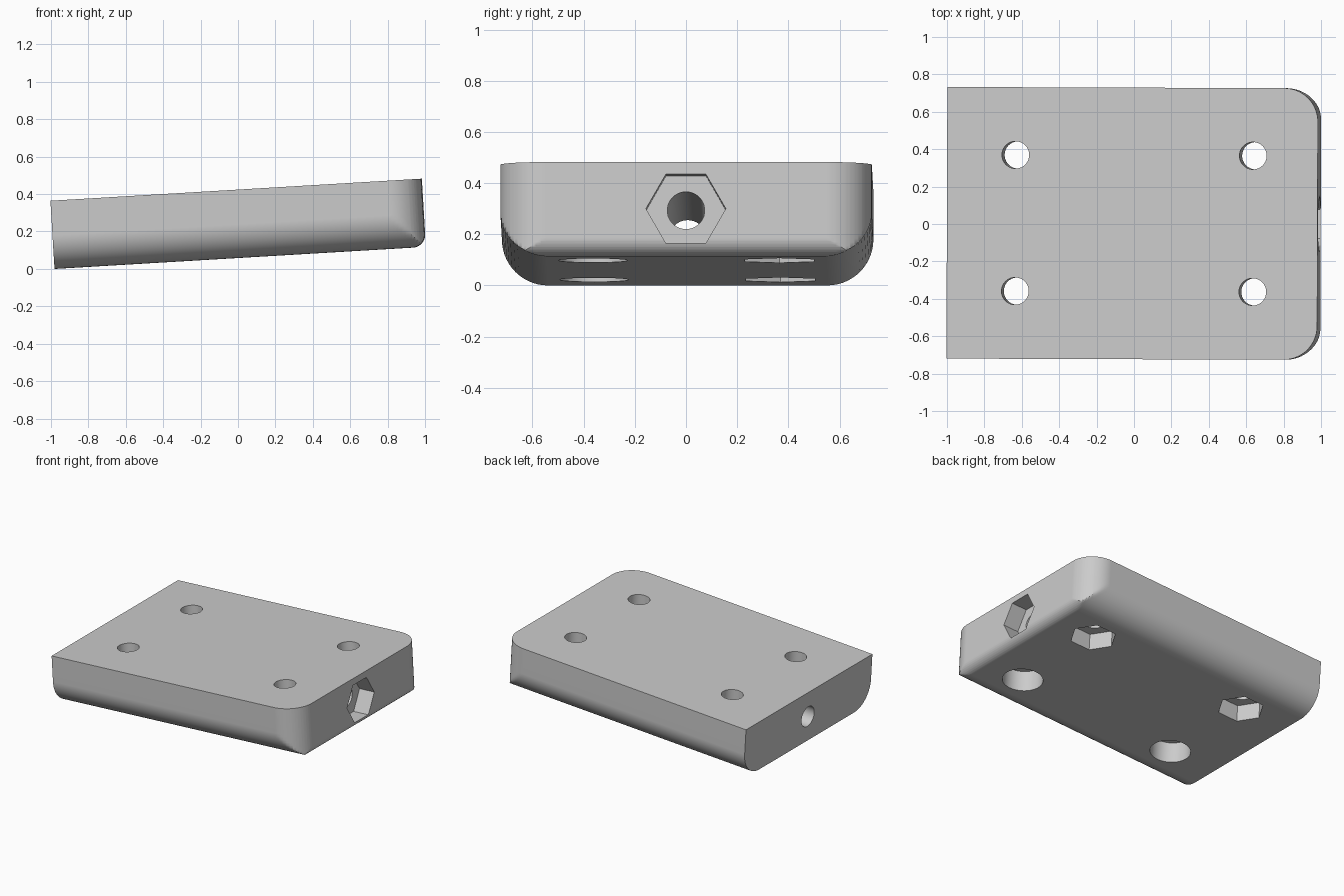
import bpy, bmesh
from math import sin, cos, pi, tau, sqrt, radians

if "Cube" in bpy.data.objects:
    bpy.data.objects.remove(bpy.data.objects["Cube"])

HALF_L, HALF_W, THICK = 0.9925, 0.726, 0.365
R_SIDE, R_END = 0.18, 0.07
BORE_R, HEAD_R, NUT_R = 0.073, 0.135, 0.156
STEPS = 14

grey = bpy.data.materials.new("light grey")
grey.use_nodes = True
grey.diffuse_color = (0.6, 0.6, 0.6, 1)
grey.node_tree.nodes["Principled BSDF"].inputs["Base Color"].default_value = (0.6, 0.6, 0.6, 1)


def loft(name, rings):
    """Skin a row of equal-length point rings and cap both ends."""
    bm = bmesh.new()
    rows = [[bm.verts.new(p) for p in ring] for ring in rings]
    n = len(rows[0])
    for a, b in zip(rows, rows[1:]):
        for i in range(n):
            j = (i + 1) % n
            bm.faces.new((a[i], a[j], b[j], b[i]))
    bm.faces.new(rows[0])
    bm.faces.new(rows[-1])
    bmesh.ops.remove_doubles(bm, verts=bm.verts, dist=1e-5)
    bmesh.ops.recalc_face_normals(bm, faces=bm.faces)
    mesh = bpy.data.meshes.new(name)
    bm.to_mesh(mesh)
    bm.free()
    mesh.materials.append(grey)
    obj = bpy.data.objects.new(name, mesh)
    bpy.context.collection.objects.link(obj)
    return obj


# Plate: a trough section whose width and floor are trimmed towards the rounded end
arc = [i / STEPS * pi / 2 for i in range(STEPS + 1)]
half = [(HALF_W, THICK)]
half += [(HALF_W - R_SIDE + R_SIDE * cos(a), R_SIDE - R_SIDE * sin(a)) for a in arc]
section = half + [(-y, z) for y, z in reversed(half)]


def trimmed(x):
    dx = max(0, x - (HALF_L - R_SIDE))
    w = HALF_W - R_SIDE + sqrt(max(0, R_SIDE ** 2 - dx ** 2))
    de = max(0, x - (HALF_L - R_END))
    floor = R_END - sqrt(max(0, R_END ** 2 - de ** 2))
    return [(x, max(-w, min(w, y)), max(z, floor)) for y, z in section]


stations = {-HALF_L}
for r in (R_SIDE, R_END):
    stations |= {round(HALF_L - r + r * sin(a), 5) for a in arc}
plate = loft("mounting_plate", [trimmed(x) for x in sorted(stations)])


# Bores and recesses
def cut(rings):
    cutter = loft("cutter", rings)
    cutter.hide_render = True
    mod = plate.modifiers.new("cut", "BOOLEAN")
    mod.operation, mod.solver, mod.object = "DIFFERENCE", "EXACT", cutter
    bpy.context.view_layer.objects.active = plate
    bpy.ops.object.modifier_apply(modifier=mod.name)
    bpy.data.objects.remove(cutter)


def cut_up(x, y, r, n, z0, z1):
    cut([[(x + r * cos(tau * i / n), y + r * sin(tau * i / n), z) for i in range(n)]
         for z in (z0, z1)])


def cut_along(z, r, n, x0, x1):
    cut([[(x, r * cos(tau * i / n), z + r * sin(tau * i / n)) for i in range(n)]
         for x in (x0, x1)])


for x in (-0.626, 0.646):
    for y in (-0.364, 0.364):
        cut_up(x, y, BORE_R, 40, -0.1, THICK + 0.1)
    cut_up(x, -0.364, HEAD_R, 48, -0.1, 0.15)   # round screw head recess
    cut_up(x, 0.364, NUT_R, 6, -0.1, 0.12)      # hexagonal nut recess

cut_along(THICK / 2, BORE_R, 40, -HALF_L - 0.1, HALF_L + 0.1)
cut_along(THICK / 2, NUT_R, 6, HALF_L - 0.12, HALF_L + 0.1)

# Shading and final slant
bpy.ops.object.select_all(action="DESELECT")
plate.select_set(True)
bpy.context.view_layer.objects.active = plate
bpy.ops.object.shade_smooth_by_angle(angle=radians(35))
normals = plate.modifiers.new("weighted_normals", "WEIGHTED_NORMAL")
normals.keep_sharp = True
plate.rotation_euler = (0, radians(-3.4), radians(-0.2))
plate.location = (0.012, 0.003, HALF_L * sin(radians(3.4)))
